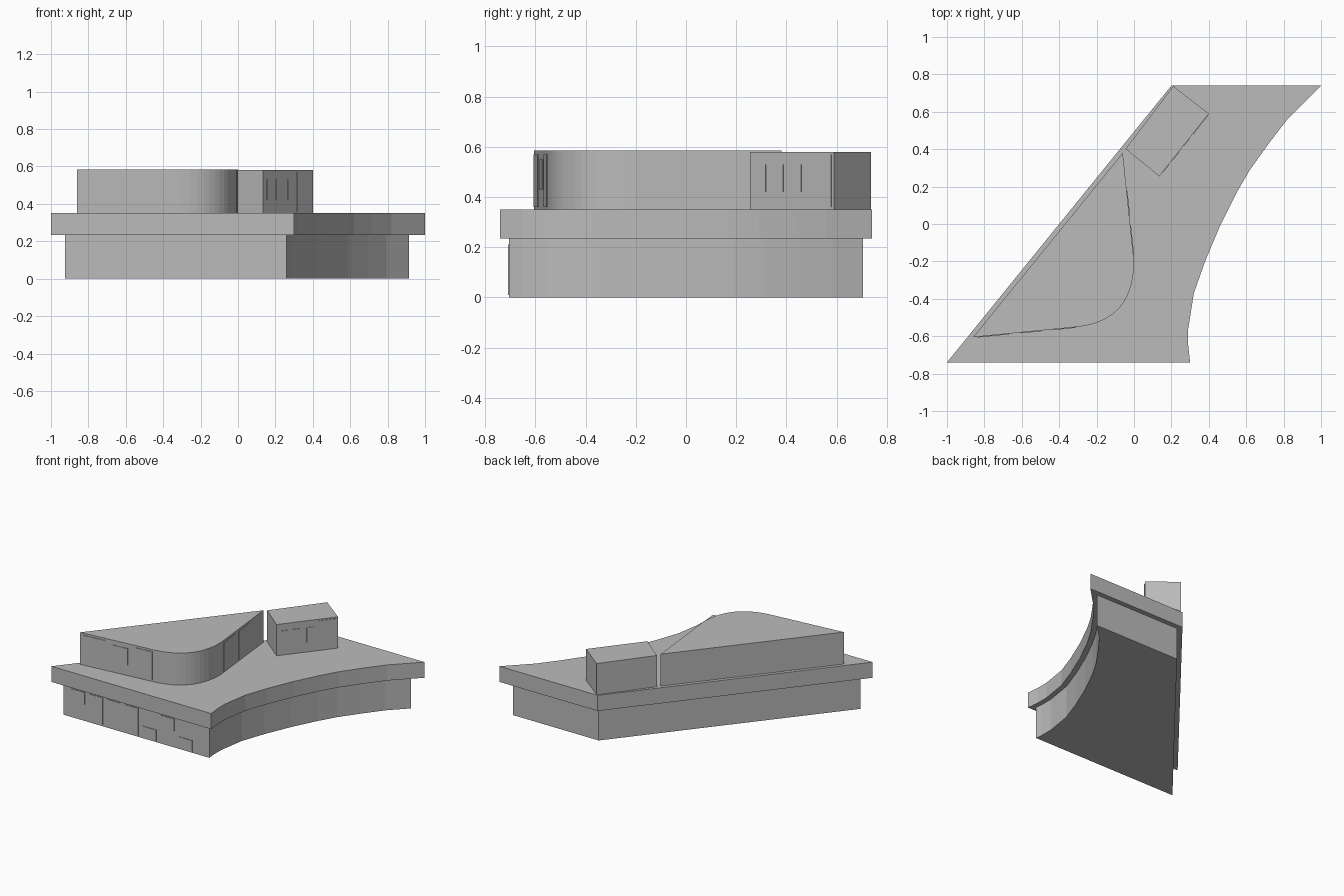
import bpy, bmesh
from mathutils import Vector

if "Cube" in bpy.data.objects:
    bpy.data.objects.remove(bpy.data.objects["Cube"])

stone = bpy.data.materials.new("plain grey")
stone.diffuse_color = (0.5, 0.5, 0.5, 1)
stone.use_nodes = True
stone.node_tree.nodes["Principled BSDF"].inputs["Base Color"].default_value = stone.diffuse_color


def prism(name, outline, z0, z1):
    """Extrude a counter-clockwise outline from z0 to z1."""
    bm = bmesh.new()
    face = bm.faces.new([bm.verts.new((x, y, z0)) for x, y in outline])
    ext = bmesh.ops.extrude_face_region(bm, geom=[face])
    top = [v for v in ext["geom"] if isinstance(v, bmesh.types.BMVert)]
    bmesh.ops.translate(bm, verts=top, vec=(0, 0, z1 - z0))
    bmesh.ops.recalc_face_normals(bm, faces=bm.faces)
    mesh = bpy.data.meshes.new(name)
    bm.to_mesh(mesh)
    bm.free()
    mesh.materials.append(stone)
    obj = bpy.data.objects.new(name, mesh)
    bpy.context.collection.objects.link(obj)
    return obj


def inset(outline, d):
    """Move every side of a counter-clockwise outline inward by d."""
    pts = [Vector(p) for p in outline]
    result = []
    for i, p in enumerate(pts):
        a = (p - pts[i - 1]).normalized()
        b = (pts[(i + 1) % len(pts)] - p).normalized()
        na, nb = Vector((-a.y, a.x)), Vector((-b.y, b.x))
        result.append(tuple(p + (na + nb) * d / (1 + na.dot(nb))))
    return result


def bezier(p0, p1, p2, n):
    p0, p1, p2 = Vector(p0), Vector(p1), Vector(p2)
    return [tuple(p0 * (1 - t) ** 2 + p1 * 2 * t * (1 - t) + p2 * t * t)
            for t in (i / n for i in range(n + 1))]


def panel(name, a, b, t0, t1, z0, z1, out=0.004):
    """Thin plate on the wall a-b, between fractions t0 and t1."""
    a, b = Vector(a), Vector(b)
    d = (b - a).normalized()
    n = Vector((d.y, -d.x))
    p, q = a.lerp(b, t0), a.lerp(b, t1)
    prism(name, [p - n * 0.002, p + n * out, q + n * out, q - n * 0.002], z0, z1)


# Podium: overhanging slab on an inset base
slab = [(-1, -0.74), (0.30, -0.74), (0.29, -0.65), (0.29, -0.56), (0.32, -0.37),
        (0.38, -0.20), (0.46, -0.01), (0.55, 0.17), (0.62, 0.29), (0.72, 0.43),
        (0.82, 0.56), (1.0, 0.74), (0.20, 0.74)]
base = inset(slab, 0.036)
prism("podium_slab", slab, 0.235, 0.35)
prism("podium_base", base, 0, 0.235)

# Triangular upper block with a rounded corner
corner = bezier((-0.30, -0.55), (0.0, -0.515), (0.0, -0.20), 14)
prism("rounded_block", [(-0.86, -0.605)] + corner + [(-0.06, 0.38)], 0.35, 0.585)

# Rectangular upper block
low, high = (0.135, 0.255), (0.40, 0.59)
prism("square_block", [low, high, (0.21, 0.737), (-0.045, 0.402)], 0.35, 0.58)

# Windows and a door on the rectangular block
for t0, t1, z0, z1 in [(0.07, 0.19, 0.42, 0.53), (0.26, 0.40, 0.42, 0.53),
                       (0.49, 0.61, 0.42, 0.53), (0.68, 0.97, 0.36, 0.57)]:
    panel("square_block_window", low, high, t0, t1, z0, z1)

# Panels on the rounded block: front wall, then side wall
for t0, t1, z0, z1 in [(0.04, 0.34, 0.36, 0.57), (0.45, 0.65, 0.43, 0.55),
                       (0.76, 0.98, 0.36, 0.57)]:
    panel("rounded_block_panel", (-0.86, -0.605), corner[0], t0, t1, z0, z1)
for t0, t1 in [(0.06, 0.33), (0.42, 0.65)]:
    panel("rounded_block_side_panel", corner[-1], (-0.06, 0.38), t0, t1, 0.36, 0.57)

# Panels along the front of the base
for i, (z0, z1) in enumerate([(0.12, 0.21), (0.01, 0.21), (0.12, 0.21), (0.01, 0.21),
                              (0.01, 0.09), (0.12, 0.21), (0.01, 0.09)]):
    t = 0.145 + i * 0.123
    panel("base_panel", base[0], base[1], t - 0.09, t, z0, z1)
